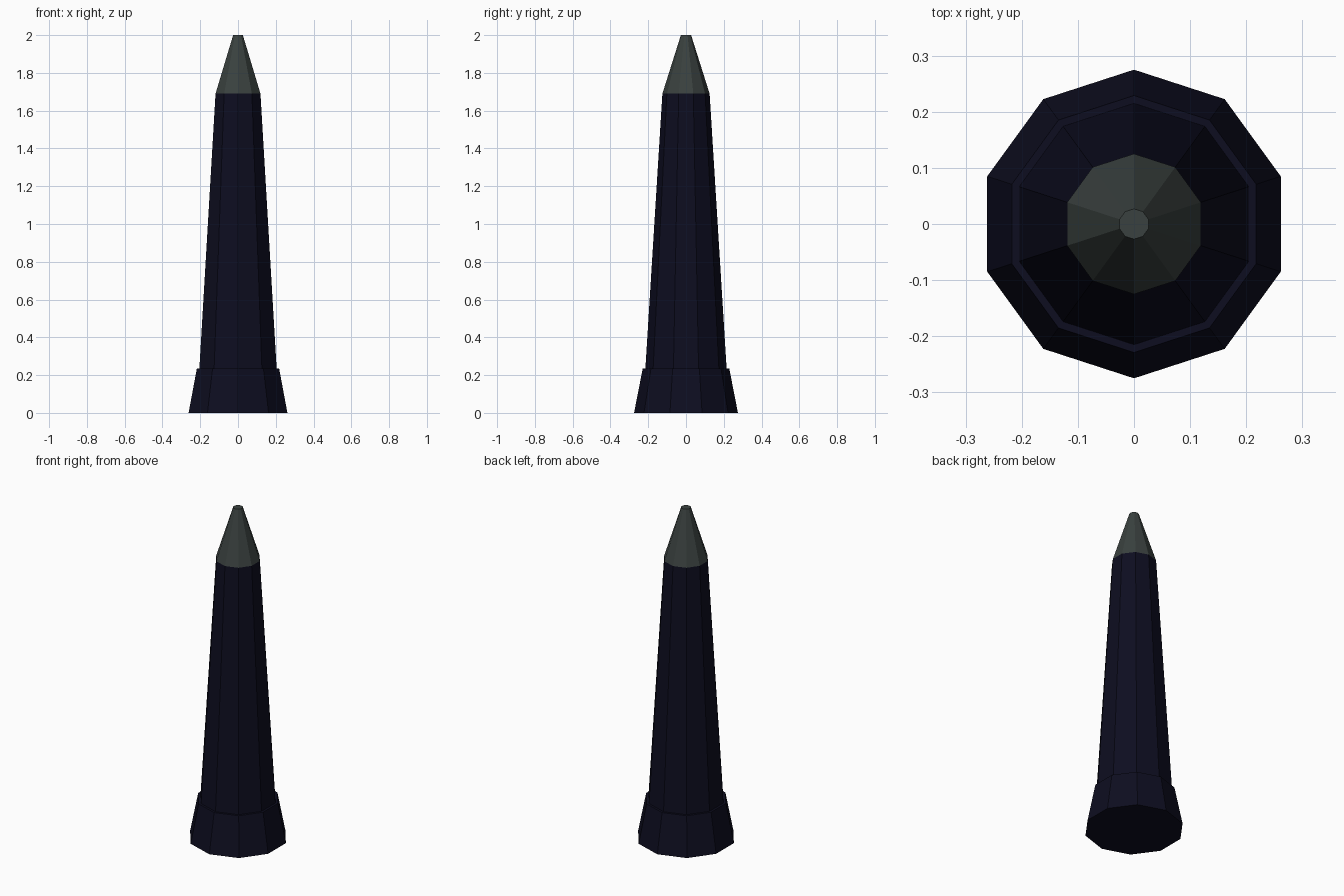
import bpy
import math

cube = bpy.data.objects.get("Cube")
if cube:
    bpy.data.objects.remove(cube, do_unlink=True)

SIDES = 10


def material(name, rgb):
    mat = bpy.data.materials.new(name)
    mat.use_nodes = True
    mat.diffuse_color = (*rgb, 1)
    bsdf = mat.node_tree.nodes["Principled BSDF"]
    bsdf.inputs["Base Color"].default_value = (*rgb, 1)
    bsdf.inputs["Roughness"].default_value = 0.8
    return mat


def lathe(name, profile, mat, cap_bottom=False, cap_top=False):
    """Ten-sided solid from (radius, height) rings, a corner pointing to +y."""
    verts = []
    for radius, z in profile:
        for i in range(SIDES):
            a = math.pi / 2 + math.tau * i / SIDES
            verts.append((radius * math.cos(a), radius * math.sin(a), z))
    faces = []
    for ring in range(len(profile) - 1):
        low, high = ring * SIDES, (ring + 1) * SIDES
        for i in range(SIDES):
            j = (i + 1) % SIDES
            faces.append((low + i, low + j, high + j, high + i))
    if cap_bottom:
        faces.append(tuple(reversed(range(SIDES))))
    if cap_top:
        faces.append(tuple(range(len(verts) - SIDES, len(verts))))
    mesh = bpy.data.meshes.new(name)
    mesh.from_pydata(verts, [], faces)
    mesh.materials.append(mat)
    obj = bpy.data.objects.new(name, mesh)
    bpy.context.collection.objects.link(obj)
    return obj


navy = material("dark navy", (0.004, 0.004, 0.014))
grey = material("slate grey", (0.042, 0.053, 0.050))

# Flared foot with a narrow flat ledge
lathe("base_collar", [(0.275, 0), (0.229, 0.235), (0.215, 0.235)], navy, cap_bottom=True)
# Tapering shaft
lathe("shaft", [(0.215, 0.235), (0.125, 1.69)], navy)
# Blunt pointed cap
lathe("tip", [(0.125, 1.69), (0.027, 2.0)], grey, cap_top=True)
